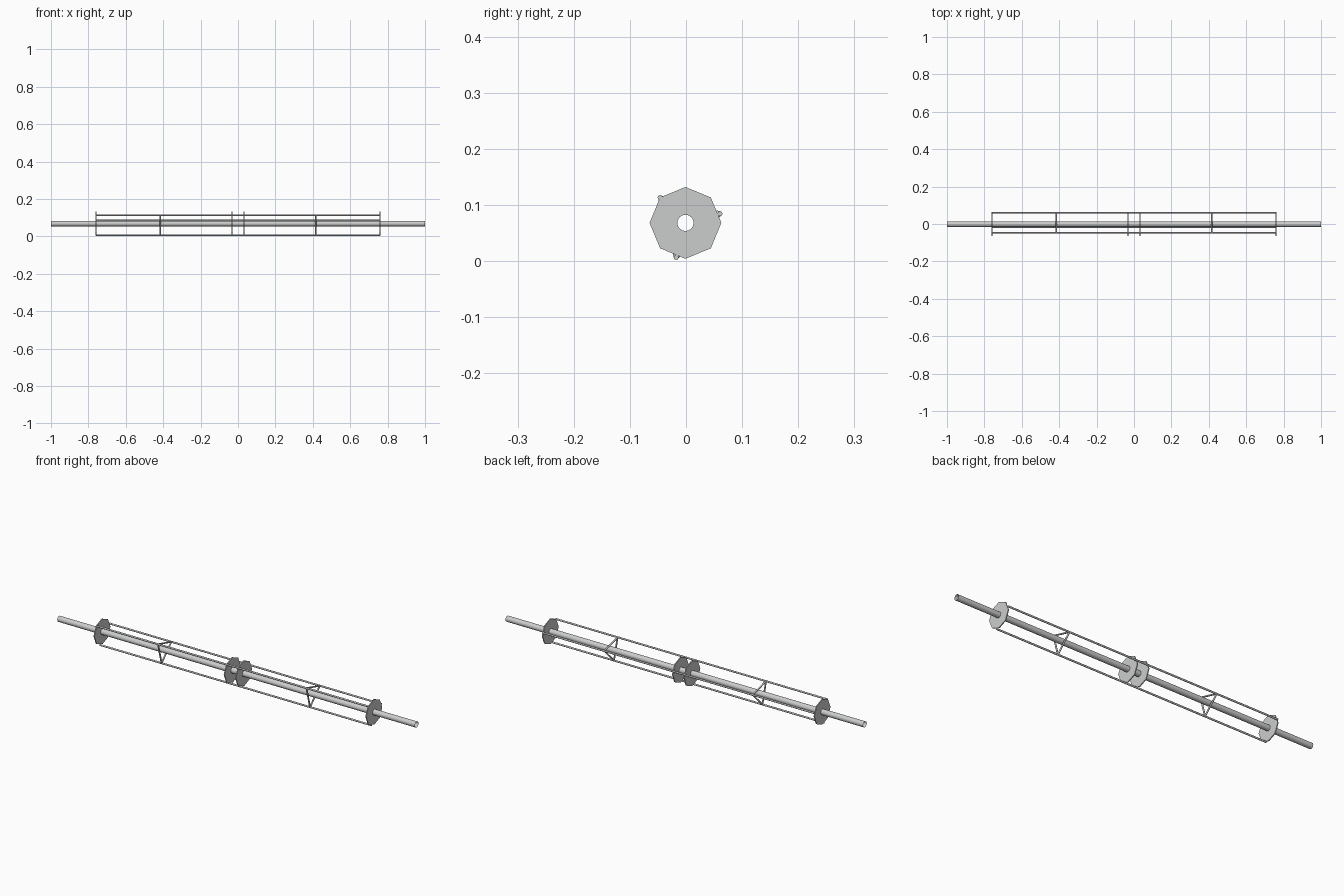
import bpy, bmesh, math
from mathutils import Vector

if "Cube" in bpy.data.objects:
    bpy.data.objects.remove(bpy.data.objects["Cube"])

CY, CZ = -0.001, 0.068      # axis of the assembly
TUBE_R, DISC_R = 0.0145, 0.064
ROD_R, ROD_DIST = 0.0045, 0.0638
DISC_T = 0.005

grey = bpy.data.materials.new("light grey metal")
grey.diffuse_color = (0.6, 0.61, 0.605, 1)
grey.use_nodes = True
grey.node_tree.nodes["Principled BSDF"].inputs["Base Color"].default_value = grey.diffuse_color


def finish(bm, name, smooth=False):
    bmesh.ops.recalc_face_normals(bm, faces=bm.faces)
    for f in bm.faces:
        f.smooth = smooth and len(f.verts) == 4
    me = bpy.data.meshes.new(name)
    bm.to_mesh(me)
    bm.free()
    me.materials.append(grey)
    ob = bpy.data.objects.new(name, me)
    bpy.context.collection.objects.link(ob)
    return ob


def bar(name, a, b, r, sides, caps=True, smooth=False):
    a, b = Vector(a), Vector(b)
    d = b - a
    bm = bmesh.new()
    bmesh.ops.create_cone(bm, cap_ends=caps, segments=sides,
                          radius1=r, radius2=r, depth=d.length)
    m = d.to_track_quat('Z', 'Y').to_matrix().to_4x4()
    m.translation = (a + b) / 2
    bm.transform(m)
    return finish(bm, name, smooth)


def disc(name, x):
    # octagonal plate with a round bore; odd points sit mid-edge
    bm = bmesh.new()
    n = 16
    rings = []
    for r, dx, octagon in ((DISC_R, -1, True), (DISC_R, 1, True),
                           (TUBE_R, 1, False), (TUBE_R, -1, False)):
        ring = []
        for i in range(n):
            a = 2 * math.pi * i / n
            k = r * (math.cos(math.pi / 8) if octagon and i % 2 else 1)
            ring.append(bm.verts.new((x + dx * DISC_T / 2,
                                      CY + k * math.cos(a), CZ + k * math.sin(a))))
        rings.append(ring)
    for j in range(4):
        p, q = rings[j], rings[(j + 1) % 4]
        for i in range(n):
            bm.faces.new((p[i], p[(i + 1) % n], q[(i + 1) % n], q[i]))
    return finish(bm, name)


# Central open tube
bar("central_tube", (-1, CY, CZ), (1, CY, CZ), TUBE_R, 16, caps=False, smooth=True)

# Octagonal plates
for x, label in ((-0.76, "left_end"), (-0.032, "left_middle"),
                 (0.032, "right_middle"), (0.76, "right_end")):
    disc(label + "_plate", x)

# Three long rods around the tube
corners = []
for deg in (15, 135, 255):
    a = math.radians(deg)
    corners.append((CY + ROD_DIST * math.cos(a), CZ + ROD_DIST * math.sin(a)))
for i, (y, z) in enumerate(corners):
    bar(f"long_rod_{i + 1}", (-0.76, y, z), (0.76, y, z), ROD_R, 8, smooth=True)

# Triangular braces tying the rods together
for x, label in ((-0.415, "left"), (0.415, "right")):
    for i in range(3):
        p, q = corners[i], corners[(i + 1) % 3]
        bar(f"{label}_brace_{i + 1}", (x, *p), (x, *q), 0.004, 8, smooth=True)
